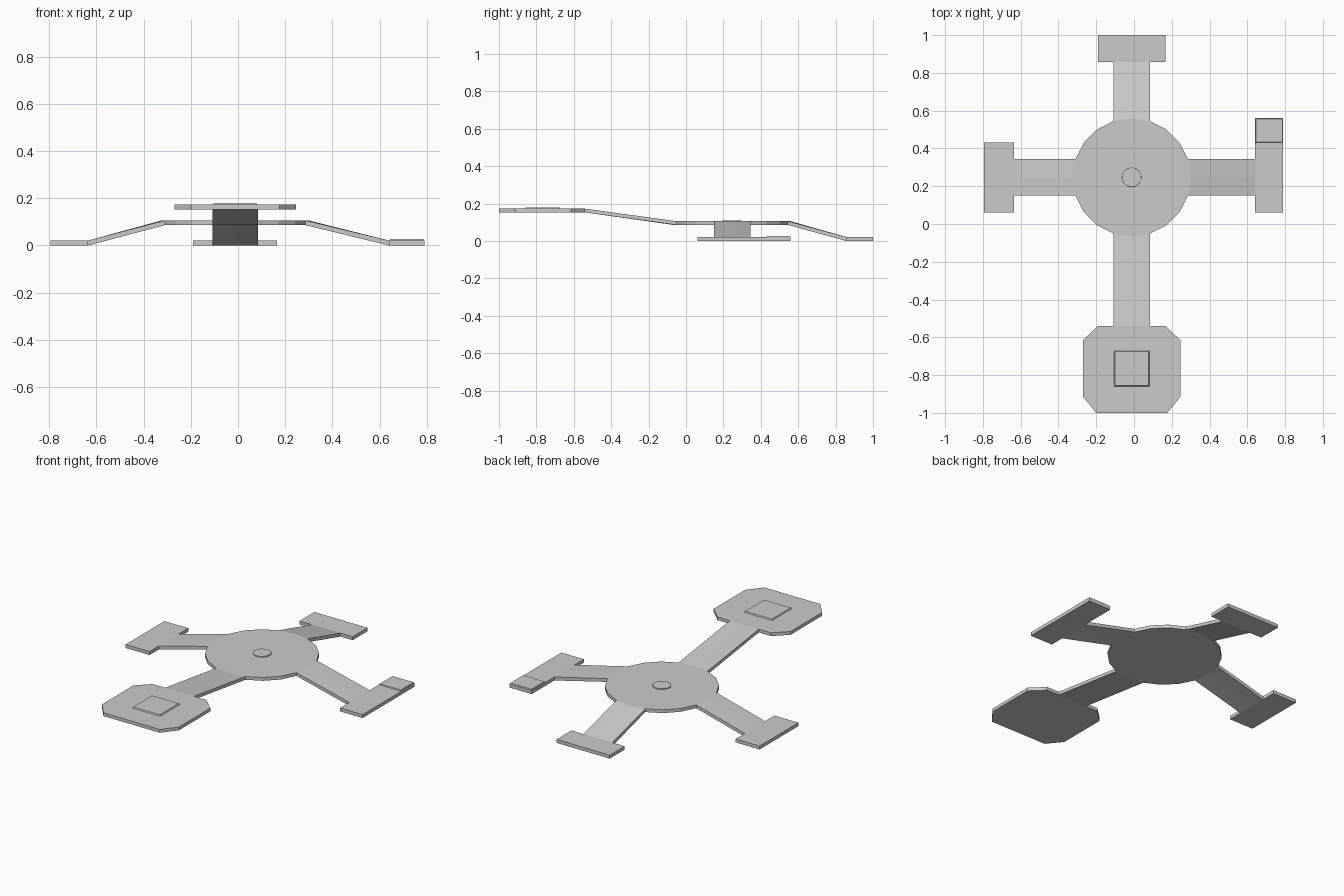
import bpy, bmesh
from math import sin, cos, pi, radians

if "Cube" in bpy.data.objects:
    bpy.data.objects.remove(bpy.data.objects["Cube"])

CX, CY, R = -0.012, 0.247, 0.313      # hub centre and radius
TOP, THICK, FOOT, PLATE = 0.106, 0.02, 0.021, 0.173
HALF = R * sin(radians(18))           # half width of an arm


def finish(name, bm):
    bmesh.ops.recalc_face_normals(bm, faces=bm.faces)
    me = bpy.data.meshes.new(name)
    bm.to_mesh(me)
    bm.free()
    ob = bpy.data.objects.new(name, me)
    bpy.context.collection.objects.link(ob)
    return ob


def pad(name, outline, z0, z1, inset):
    """Thin raised pad with slightly tapered sides."""
    bm = bmesh.new()
    mx = sum(p[0] for p in outline) / len(outline)
    my = sum(p[1] for p in outline) / len(outline)
    low = [bm.verts.new((x, y, z0)) for x, y in outline]
    k = 1 - inset
    high = [bm.verts.new((mx + (x - mx) * k, my + (y - my) * k, z1)) for x, y in outline]
    n = len(outline)
    bm.faces.new(high)
    bm.faces.new(low[::-1])
    for i in range(n):
        j = (i + 1) % n
        bm.faces.new((low[i], low[j], high[j], high[i]))
    return finish(name, bm)


def rect(x0, x1, y0, y1):
    return [(x0, y0), (x1, y0), (x1, y1), (x0, y1)]


# Cross frame: hub, bent arms and end plates as one folded sheet
bm = bmesh.new()
ring = [bm.verts.new((CX + R * cos(i * pi / 10), CY + R * sin(i * pi / 10), TOP))
        for i in range(20)]
bm.faces.new(ring)


def arm(quarter, u0, z, end_outline):
    """Arm from the hub to distance u0, with an end plate; u outward, v sideways."""
    c, s = [(1, 0), (0, 1), (-1, 0), (0, -1)][quarter]

    def vert(u, v):
        return bm.verts.new((CX + u * c - v * s, CY + u * s + v * c, z))

    i = quarter * 5
    a, tip, b = ring[i - 1], ring[i], ring[(i + 1) % 20]
    ea, em, eb = vert(u0, -HALF), vert(u0, 0), vert(u0, HALF)
    bm.faces.new((a, ea, em, tip))
    bm.faces.new((tip, em, eb, b))
    bm.faces.new([ea] + [vert(u, v) for u, v in end_outline] + [eb, em])


def foot(u0, u1, v0, v1):
    return [(u0, v0), (u1, v0), (u1, v1), (u0, v1)]


arm(0, 0.652, FOOT, foot(0.652, 0.802, -0.185, 0.313))
arm(1, 0.611, FOOT, foot(0.611, 0.753, -0.178, 0.178))
arm(2, 0.623, FOOT, foot(0.623, 0.783, -0.185, 0.185))
half_plate = [(0.787, 0.18), (0.862, 0.257), (1.162, 0.257), (1.247, 0.188)]
arm(3, 0.787, PLATE, [(u, -v) for u, v in half_plate] + half_plate[::-1])

# Thicken the sheet straight down
ext = bmesh.ops.extrude_face_region(bm, geom=bm.faces[:], use_keep_orig=True)
for e in ext["geom"]:
    if isinstance(e, bmesh.types.BMVert):
        e.co.z -= THICK if e.co.z > FOOT + 0.001 else FOOT
finish("cross_frame", bm)

# Raised details: hub button, square on the front plate, step on the right foot
pad("hub_button", [(CX + 0.052 * cos(i * pi / 12), CY + 0.052 * sin(i * pi / 12))
                   for i in range(24)], TOP - 0.004, TOP + 0.005, 0.03)
pad("front_square", rect(-0.107, 0.083, -0.862, -0.67), PLATE - 0.004, PLATE + 0.007, 0.06)
pad("right_foot_step", rect(0.641, 0.789, 0.43, 0.559), FOOT - 0.004, FOOT + 0.006, 0.05)
